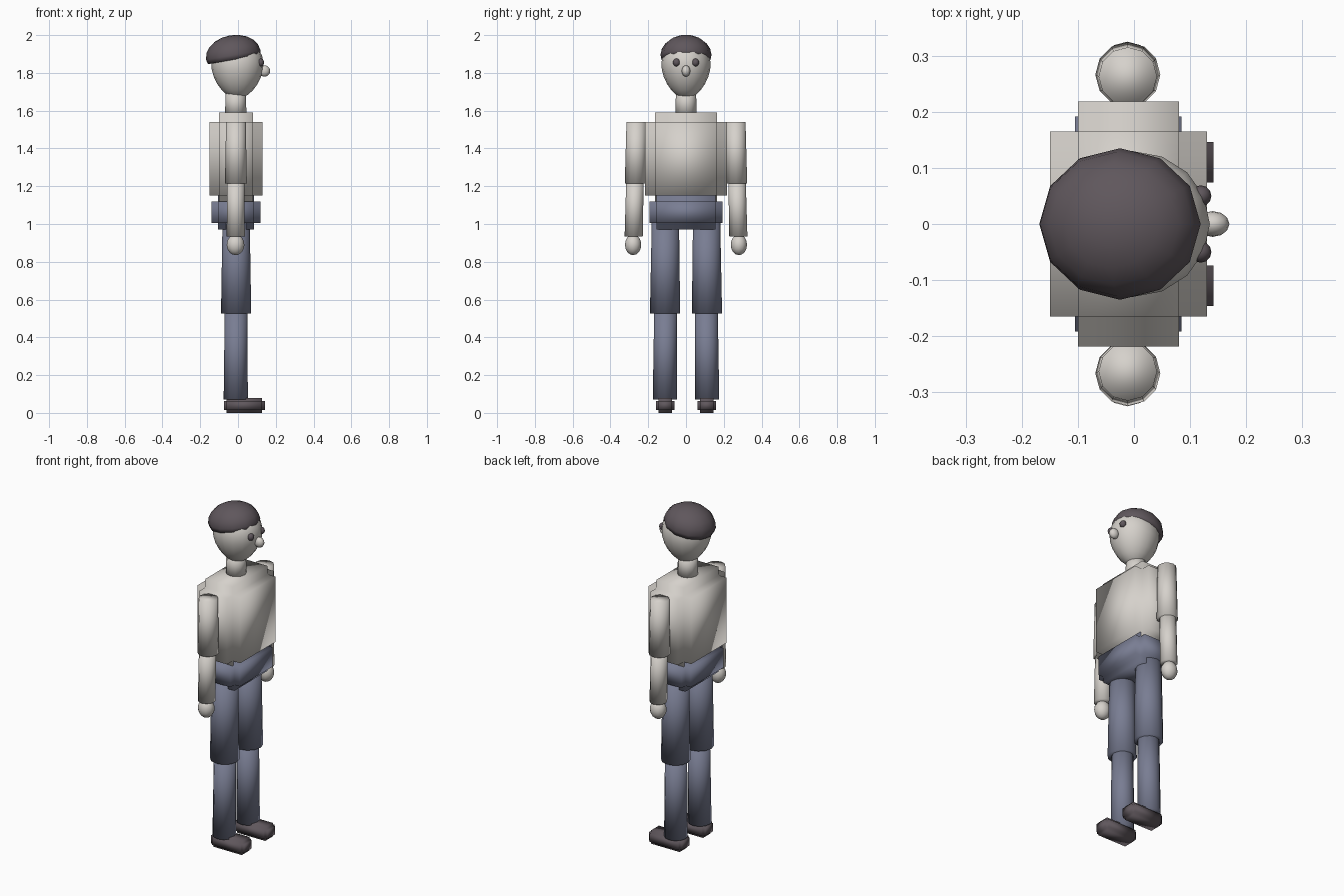
import bpy, bmesh, math
from mathutils import Matrix, Vector

if "Cube" in bpy.data.objects:
    bpy.data.objects.remove(bpy.data.objects["Cube"])


def material(name, rgb):
    m = bpy.data.materials.new(name)
    m.diffuse_color = (*rgb, 1)
    m.use_nodes = True
    m.node_tree.nodes["Principled BSDF"].inputs["Base Color"].default_value = m.diffuse_color
    return m


PALE = material("pale grey", (0.67, 0.64, 0.60))
BLUE = material("slate blue", (0.19, 0.205, 0.29))
DARK = material("dark brown", (0.115, 0.095, 0.108))


def finish(name, bm, mat):
    bmesh.ops.recalc_face_normals(bm, faces=bm.faces[:])
    for f in bm.faces:
        f.smooth = True
    mesh = bpy.data.meshes.new(name)
    bm.to_mesh(mesh)
    bm.free()
    mesh.materials.append(mat)
    ob = bpy.data.objects.new(name, mesh)
    bpy.context.collection.objects.link(ob)
    return ob


def stepped_block(name, xs, ys, zs, mat):
    """Block with notched edges and corners: a core cell plus a slab on each side."""
    axes = (xs, ys, zs)
    cells = {(1, 1, 1)}
    for a in range(3):
        for s in (0, 2):
            c = [1, 1, 1]
            c[a] = s
            cells.add(tuple(c))
    bm = bmesh.new()
    verts = {}

    def vert(key):
        if key not in verts:
            verts[key] = bm.verts.new([axes[i][key[i]] for i in range(3)])
        return verts[key]

    for cell in cells:
        for a in range(3):
            for s in (0, 1):
                near = list(cell)
                near[a] += 2 * s - 1
                if tuple(near) in cells:
                    continue
                b, c = (a + 1) % 3, (a + 2) % 3
                ring = []
                for db, dc in ((0, 0), (1, 0), (1, 1), (0, 1)):
                    k = list(cell)
                    k[a] += s
                    k[b] += db
                    k[c] += dc
                    ring.append(vert(tuple(k)))
                bm.faces.new(ring)
    return finish(name, bm, mat)


def ball(name, centre, radii, mat, seg=12, rings=8, taper=0.0, tilt=0.0, cut=None):
    """Ellipsoid, optionally narrowed downward, tilted, or cut flat below."""
    bm = bmesh.new()
    bmesh.ops.create_uvsphere(bm, u_segments=seg, v_segments=rings, radius=1)
    for v in bm.verts:
        k = 1 + taper * v.co.z
        v.co = Vector((v.co.x * k * radii[0], v.co.y * k * radii[1], v.co.z * radii[2]))
    if cut is not None:
        geom = bm.verts[:] + bm.edges[:] + bm.faces[:]
        bmesh.ops.bisect_plane(bm, geom=geom, plane_co=(0, 0, cut),
                               plane_no=(0, 0, 1), clear_inner=True)
        bmesh.ops.holes_fill(bm, edges=[e for e in bm.edges if e.is_boundary])
    bm.transform(Matrix.Translation(centre) @ Matrix.Rotation(tilt, 4, 'Y'))
    return finish(name, bm, mat)


def limb(name, bottom, top, r_bottom, r_top, mat, seg=12):
    """Tapered cylinder between two points, with level ends."""
    bm = bmesh.new()
    bmesh.ops.create_cone(bm, cap_ends=True, segments=seg, radius1=r_bottom,
                          radius2=r_top, depth=1)
    lo, hi = Vector(bottom), Vector(top)
    for v in bm.verts:
        end = hi if v.co.z > 0 else lo
        v.co = Vector((v.co.x, v.co.y, 0)) + end
    return finish(name, bm, mat)


# Torso and hips
stepped_block("torso", (-0.15, -0.10, 0.08, 0.13), (-0.218, -0.165, 0.165, 0.218),
              (1.10, 1.15, 1.54, 1.59), PALE)
stepped_block("hips", (-0.14, -0.105, 0.085, 0.12), (-0.192, -0.155, 0.155, 0.192),
              (0.97, 1.005, 1.12, 1.155), BLUE)

# Neck and head, facing +x
limb("neck", (-0.012, 0, 1.57), (-0.012, 0, 1.71), 0.057, 0.053, PALE)
ball("head", (-0.003, 0, 1.817), (0.136, 0.128, 0.153), PALE, 16, 12, taper=0.2)
ball("hair", (-0.025, 0, 1.895), (0.146, 0.135, 0.105), DARK, 12, 10,
     tilt=-math.radians(10), cut=-0.025)
ball("nose", (0.14, 0, 1.81), (0.03, 0.023, 0.03), PALE, 12, 8)

# Paired parts
for side, s in (("right", -1), ("left", 1)):
    ball(side + "_eye", (0.119, 0.05 * s, 1.855), (0.019, 0.019, 0.021), DARK, 12, 8)

    limb(side + "_upper_arm", (-0.011, 0.266 * s, 1.215), (-0.011, 0.263 * s, 1.54),
         0.058, 0.052, PALE)
    limb(side + "_forearm", (-0.012, 0.277 * s, 0.935), (-0.012, 0.27 * s, 1.24),
         0.048, 0.046, PALE)
    ball(side + "_hand", (-0.013, 0.28 * s, 0.89), (0.047, 0.043, 0.055), PALE)

    limb(side + "_thigh", (-0.01, 0.111 * s, 0.525), (-0.01, 0.109 * s, 1.02),
         0.08, 0.072, BLUE)
    limb(side + "_shin", (-0.012, 0.112 * s, 0.07), (-0.01, 0.108 * s, 0.56),
         0.064, 0.06, BLUE)

    # Shoe
    y = 0.11 * s
    stepped_block(side + "_shoe", (-0.075, -0.06, 0.127, 0.142),
                  (y - 0.05, y - 0.036, y + 0.036, y + 0.05),
                  (0, 0.016, 0.064, 0.08), DARK)
